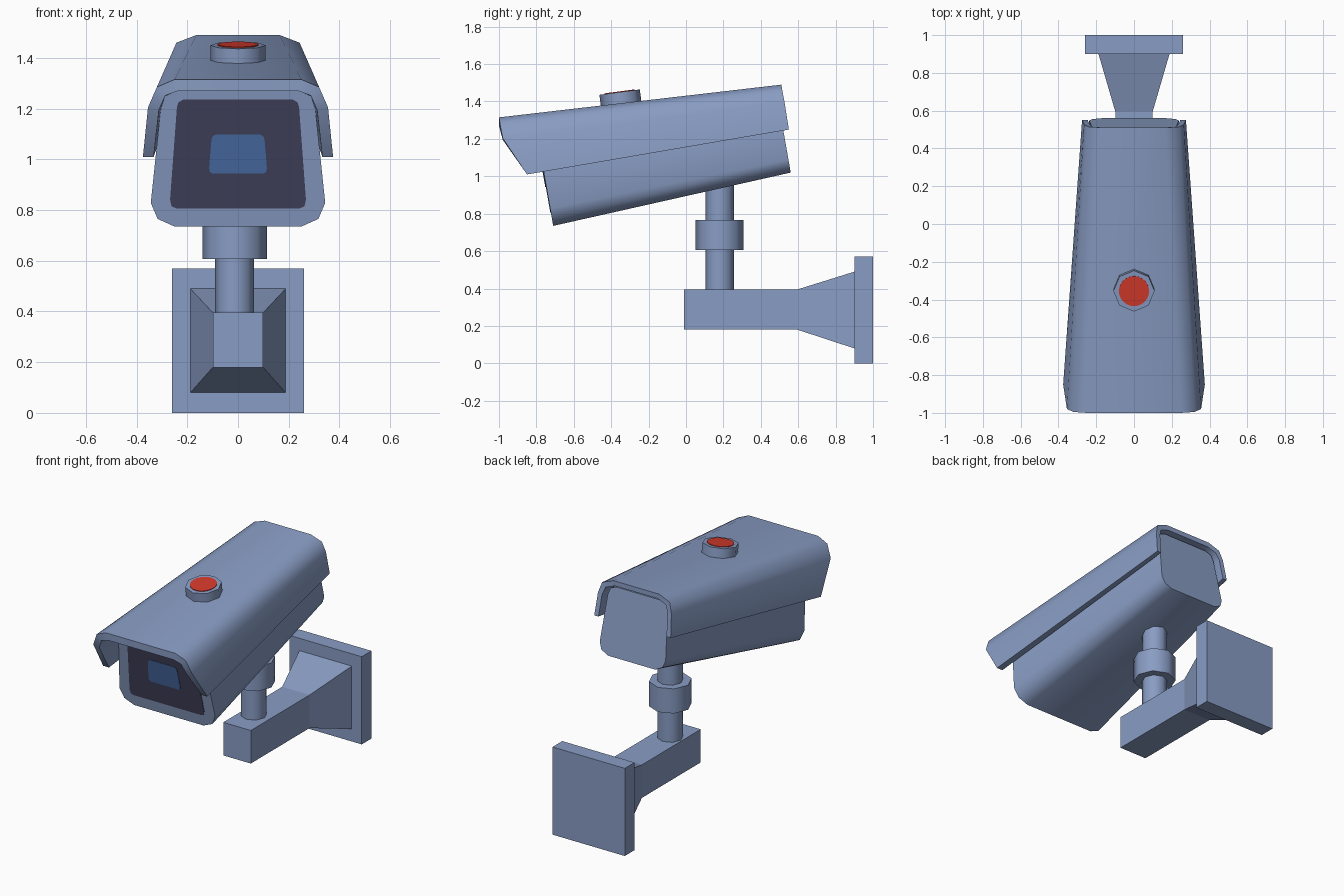
import bpy, bmesh, math
from mathutils import Matrix

if "Cube" in bpy.data.objects:
    bpy.data.objects.remove(bpy.data.objects["Cube"])


def material(name, rgb):
    m = bpy.data.materials.new(name)
    m.diffuse_color = (*rgb, 1)
    m.use_nodes = True
    m.node_tree.nodes["Principled BSDF"].inputs["Base Color"].default_value = m.diffuse_color
    return m


SHELL = material("blue grey", (0.25, 0.335, 0.55))
DARK = material("dark glass", (0.055, 0.055, 0.11))
LENS = material("lens blue", (0.065, 0.15, 0.38))
RED = material("red", (0.66, 0.042, 0.025))


def finish(bm, name, mat, smooth=True):
    bmesh.ops.recalc_face_normals(bm, faces=bm.faces)
    me = bpy.data.meshes.new(name)
    bm.to_mesh(me)
    bm.free()
    me.materials.append(mat)
    ob = bpy.data.objects.new(name, me)
    bpy.context.collection.objects.link(ob)
    if smooth:
        bpy.ops.object.select_all(action='DESELECT')
        ob.select_set(True)
        bpy.context.view_layer.objects.active = ob
        bpy.ops.object.shade_smooth_by_angle(angle=math.radians(50))
    return ob


def loft(name, rings, mat, smooth=True):
    """Skin a list of equal-length closed rings and cap both ends."""
    bm = bmesh.new()
    vs = [[bm.verts.new(p) for p in r] for r in rings]
    n = len(rings[0])
    for a, b in zip(vs, vs[1:]):
        for i in range(n):
            j = (i + 1) % n
            bm.faces.new((a[i], a[j], b[j], b[i]))
    bm.faces.new(vs[0])
    bm.faces.new(vs[-1])
    return finish(bm, name, mat, smooth)


def cylinder(name, r, depth, centre, mat, tilt=0, sides=8):
    bm = bmesh.new()
    mtx = Matrix.Translation(centre) @ Matrix.Rotation(tilt, 4, 'X')
    # quarter-aligned corners lie on the axes
    bmesh.ops.create_cone(bm, cap_ends=True, segments=sides, radius1=r,
                          radius2=r, depth=depth, matrix=mtx)
    return finish(bm, name, mat)


def mirrored(half):
    """Close a right-hand half profile (x, z) across x = 0."""
    return half + [(-x, z) for x, z in reversed(half)]


def rect(w, y, z0, z1):
    return [(-w, y, z0), (w, y, z0), (w, y, z1), (-w, y, z1)]


def tilted(profile, y0, z0):
    """Place a profile on a plane leaning ten degrees."""
    return [(x, y0 - 0.176 * (z - z0), z) for x, z in profile]


# Wall plate and flared arm
loft("wall_plate", [rect(0.26, 0.9, 0, 0.57), rect(0.26, 1.0, 0, 0.57)], SHELL, False)
loft("bracket_arm", [rect(0.099, -0.01, 0.18, 0.395), rect(0.099, 0.595, 0.18, 0.395),
                     rect(0.188, 0.9, 0.08, 0.49)], SHELL, False)

# Post and collar
cylinder("post", 0.077, 0.64, (-0.013, 0.18, 0.71), SHELL)
cylinder("collar", 0.128, 0.16, (-0.013, 0.18, 0.686), SHELL)

# Tapered camera body
front = mirrored([(0.25, 0.735), (0.317, 0.765), (0.344, 0.828),
                  (0.305, 1.2), (0.288, 1.25), (0.24, 1.27)])
rear = mirrored([(0.17, 1.02), (0.22, 1.045), (0.237, 1.09),
                 (0.215, 1.385), (0.2, 1.425), (0.16, 1.44)])
loft("camera_body", [tilted(front, -0.71, 0.735), tilted(rear, 0.56, 1.02)], SHELL)


# Front glass and lens, thin plates on the leaning front face
def plate(name, half, lift, mat):
    p = mirrored(half)
    loft(name, [tilted(p, -0.71 - lift, 0.735), tilted(p, -0.707, 0.735)], mat, False)


plate("front_glass", [(0.245, 0.807), (0.262, 0.815), (0.268, 0.84),
                      (0.241, 1.205), (0.235, 1.225), (0.215, 1.236)], 0.003, DARK)
plate("lens", [(0.1, 0.944), (0.111, 0.95), (0.114, 0.965),
               (0.105, 1.075), (0.101, 1.09), (0.088, 1.098)], 0.006, LENS)

# Sun hood: each row is (outer x, z, inner x, z, y) from top to lower edge
hood_front = [(0.25, 1.315, 0.237, 1.27, -1.0), (0.32, 1.285, 0.287, 1.252, -0.995),
              (0.355, 1.205, 0.312, 1.195, -0.98), (0.375, 1.01, 0.333, 1.01, -0.85)]
hood_rear = [(0.165, 1.49, 0.155, 1.458, 0.51), (0.243, 1.46, 0.218, 1.435, 0.515),
             (0.264, 1.395, 0.235, 1.388, 0.527), (0.275, 1.25, 0.245, 1.25, 0.55)]


def hood_section(s, f, r):
    return [(s * f[0], f[4], f[1]), (s * r[0], r[4], r[1]),
            (s * r[2], r[4], r[3]), (s * f[2], f[4], f[3])]


pairs = list(zip(hood_front, hood_rear))
loft("sun_hood", [hood_section(-1, f, r) for f, r in reversed(pairs)]
     + [hood_section(1, f, r) for f, r in pairs], SHELL)

# Button on the hood
TILT = math.radians(7.5)
up = (-math.sin(TILT), math.cos(TILT))
cylinder("button_base", 0.109, 0.1, (0, -0.355 - 0.05 * up[0], 1.45 - 0.05 * up[1]), SHELL, TILT)
cylinder("button_top", 0.08, 0.008, (0, -0.355, 1.45), RED, TILT, 24)
